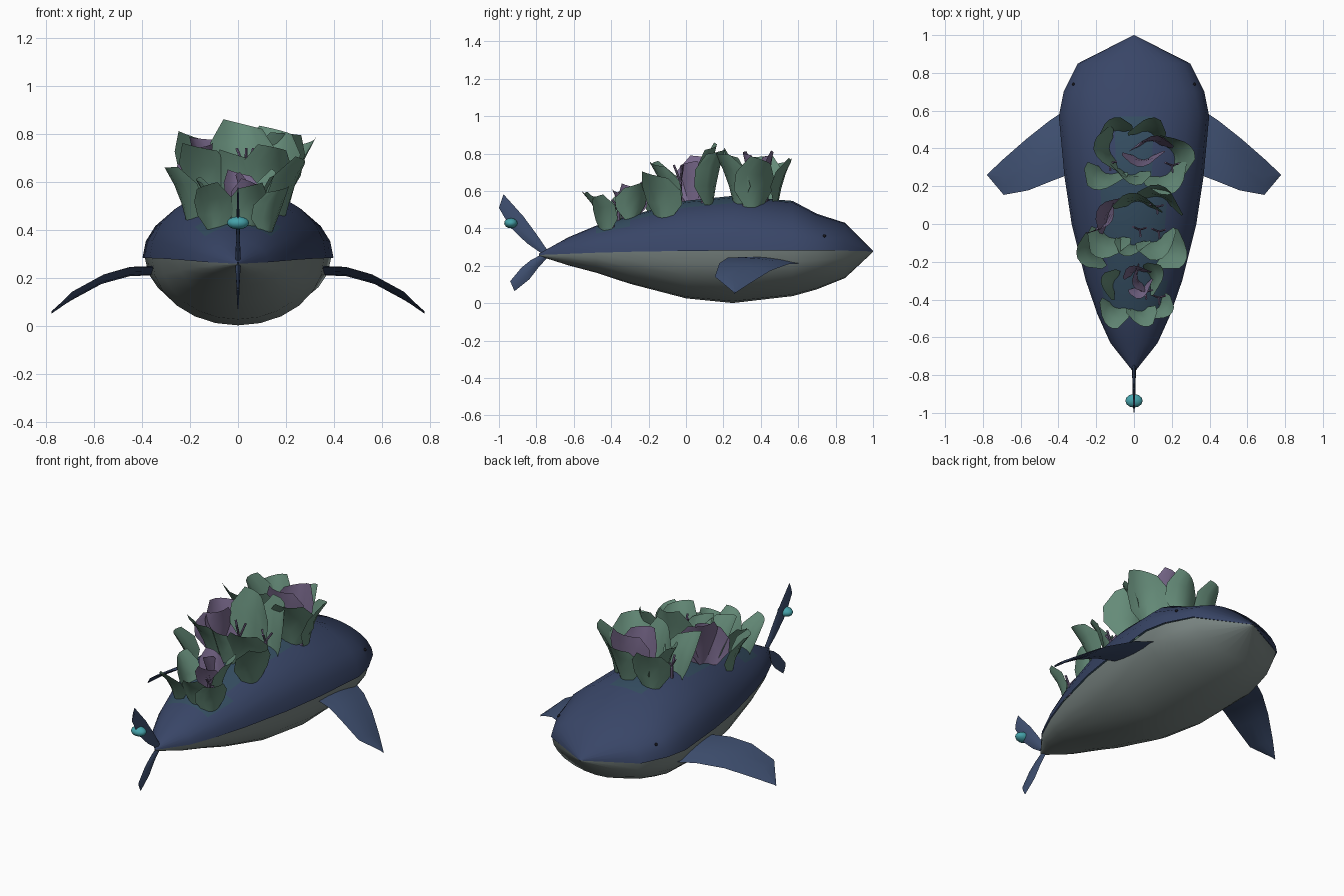
import bpy, bmesh, math, random
from mathutils import Vector

if "Cube" in bpy.data.objects:
    bpy.data.objects.remove(bpy.data.objects["Cube"])

random.seed(4)


def mat(name, r, g, b):
    m = bpy.data.materials.new(name)
    m.diffuse_color = (r, g, b, 1)
    m.use_nodes = True
    m.node_tree.nodes["Principled BSDF"].inputs["Base Color"].default_value = m.diffuse_color
    return m


BLUE = mat("deep_blue", .04, .06, .135)
MOSS = mat("mossy_blue", .035, .075, .12)
FIN = mat("fin_blue", .05, .08, .165)
GREY = mat("belly_grey", .19, .23, .22)
GREEN = mat("leaf_green", .13, .26, .19)
PURPLE = mat("petal_purple", .19, .14, .26)
TEAL = mat("bead_teal", .06, .36, .40)
DARK = mat("eye_dark", .01, .01, .015)


def make(name, verts, faces, mats, angle=50):
    me = bpy.data.meshes.new(name)
    me.from_pydata([tuple(v) for v in verts], [], faces)
    bm = bmesh.new()
    bm.from_mesh(me)
    bmesh.ops.remove_doubles(bm, verts=bm.verts, dist=1e-5)
    bmesh.ops.recalc_face_normals(bm, faces=bm.faces)
    bm.to_mesh(me)
    bm.free()
    for m in mats:
        me.materials.append(m)
    ob = bpy.data.objects.new(name, me)
    bpy.context.collection.objects.link(ob)
    bpy.context.view_layer.objects.active = ob
    ob.select_set(True)
    bpy.ops.object.shade_smooth_by_angle(angle=math.radians(angle))
    ob.select_set(False)
    return ob


def grid_faces(rows, cols, start=0):
    return [(start + i * cols + j, start + i * cols + j + 1,
             start + (i + 1) * cols + j + 1, start + (i + 1) * cols + j)
            for i in range(rows - 1) for j in range(cols - 1)]


# Body stations: y, half width, crest z, belly z, seam z
ST = [(-.785, .002, .266, .252, .258), (-.63, .125, .352, .203, .264), (-.48, .193, .415, .163, .27),
      (-.3, .255, .468, .104, .275), (0, .33, .548, .026, .28), (.25, .368, .574, .001, .281),
      (.57, .398, .547, .038, .283), (.7, .372, .478, .074, .283), (.85, .297, .43, .134, .281),
      (1, .002, .279, .274, .277)]
N = 12


def half_shell(upper):
    vs = []
    for y, w, top, low, seam in ST:
        for j in range(N + 1):
            a = math.pi * j / N
            h = (top if upper else low) - seam
            vs.append((math.cos(a) * w * (1 if upper else .975), y, seam + math.sin(a) * h))
    return vs


back = make("back_shell", half_shell(True), grid_faces(len(ST), N + 1), [BLUE, MOSS])
for p in back.data.polygons:
    if abs(p.center.x) < .14 and -.5 < p.center.y < .5 and p.center.z > .38:
        p.material_index = 1
make("belly_shell", half_shell(False), grid_faces(len(ST), N + 1), [GREY])


def back_z(x, y):
    for a, b in zip(ST, ST[1:]):
        if a[0] <= y <= b[0]:
            t = (y - a[0]) / (b[0] - a[0])
            w, top, _, seam = [a[i] + t * (b[i] - a[i]) for i in range(1, 5)]
            return seam + (top - seam) * math.sqrt(max(0, 1 - (x / w) ** 2))
    return .3


# Lens-section blade between two edge paths, used for fins and tail lobes
def blade(name, lead, trail, thick, up, mats):
    vs, n = [], len(lead)
    for side in (1, -1):
        for i in range(n):
            a, b = Vector(lead[i]), Vector(trail[i])
            for k in range(5):
                t = k / 4
                bulge = thick * (1 - .85 * i / (n - 1)) ** .6 * 4 * t * (1 - t) * side
                vs.append(a.lerp(b, t) + Vector(up) * bulge)
    return make(name, vs, grid_faces(n, 5) + grid_faces(n, 5, n * 5), mats)


# Pectoral fins
LEAD = [(.33, .625, .215), (.45, .545, .208), (.57, .45, .173), (.69, .345, .108), (.778, .262, .054)]
TRAIL = [(.33, .268, .245), (.45, .222, .243), (.56, .178, .213), (.69, .154, .142), (.777, .258, .056)]
for s, side in ((1, "right"), (-1, "left")):
    blade("fin_" + side, [(s * x, y, z) for x, y, z in LEAD],
          [(s * x, y, z) for x, y, z in TRAIL], .016, (0, 0, 1), [FIN])

# Upright tail lobes
blade("tail_upper", [(0, -.735, .275), (0, -.80, .37), (0, -.87, .465), (0, -.976, .583)],
      [(0, -.76, .258), (0, -.85, .32), (0, -.94, .406), (0, -1, .51)], .011, (1, 0, 0), [FIN])
blade("tail_lower", [(0, -.735, .25), (0, -.79, .19), (0, -.837, .128), (0, -.917, .064)],
      [(0, -.77, .262), (0, -.83, .23), (0, -.88, .19), (0, -.94, .118)], .011, (1, 0, 0), [FIN])


# Bead on the tail and small eyes
def ball(name, loc, scale, m):
    bpy.ops.mesh.primitive_uv_sphere_add(segments=12, ring_count=8, radius=1, location=loc)
    ob = bpy.context.object
    ob.name = name
    ob.scale = scale
    ob.data.materials.append(m)
    bpy.ops.object.shade_smooth()
    ob.select_set(False)


ball("tail_bead", (0, -.936, .428), (.046, .036, .027), TEAL)
for s in (1, -1):
    ball("eye", (s * .321, .74, .36), (.008, .008, .008), DARK)


# Cupped leaf: grows from the back, leans along its azimuth, blunt angular tip
WIDTH = [.4, .95, 1, .6]


def leaf(name, x, y, az, size, lean, m):
    a = math.radians(az)
    out, across = Vector((math.cos(a), math.sin(a), 0)), Vector((-math.sin(a), math.cos(a), 0))
    base = Vector((x, y, back_z(x, y) - .01))
    vs = []
    twist = random.uniform(-.15, .15)
    for i in range(4):
        t = i / 3
        for j in range(5):
            u = (j - 2) / 2
            o = lean * (.3 * t + .7 * t * t) - .22 * u * u * WIDTH[i] + twist * u * t
            h = t * (1 - .1 * t) * 1.15 + twist * u * t * .8
            vs.append(base + size * (out * o + across * (u * WIDTH[i] * .48) + Vector((0, 0, h))))
    make(name, vs, grid_faces(4, 5), [m])


# x, y, azimuth, size, lean
GREENS = [(-.11, .49, 110, .22, .3), (.07, .49, 80, .21, .35), (-.13, .40, 185, .24, .35),
          (.21, .37, 25, .25, .4), (-.15, .27, 250, .24, .4), (.17, .26, 295, .26, .4),
          (-.02, .26, 265, .23, .2), (.02, .12, 90, .28, .15), (.15, .14, 70, .28, .2),
          (-.13, -.07, 250, .24, .5), (-.21, -.14, 205, .22, .45), (.12, -.09, 290, .24, .4),
          (.19, -.13, 330, .23, .45), (-.01, -.11, 260, .2, .3), (-.11, -.32, 165, .17, .4),
          (.09, -.29, 20, .18, .4), (-.10, -.44, 250, .18, .6), (.04, -.46, 280, .17, .5),
          (.13, -.44, 320, .18, .4)]
PURPLES = [(.09, .44, 90, .25, .1), (.05, .34, 270, .24, .15), (-.13, .06, 145, .25, .25),
           (-.15, .01, 325, .23, .1), (.01, -.25, 110, .16, .2), (.02, -.29, 200, .16, .2),
           (.04, -.34, 290, .15, .3)]
for p in GREENS:
    leaf("leaf", *p, GREEN)
for p in PURPLES:
    leaf("petal", *p, PURPLE)


# Forked twigs between the leaves
def rod(name, a, b, r):
    a, b = Vector(a), Vector(b)
    bpy.ops.mesh.primitive_cylinder_add(vertices=6, radius=r, depth=(b - a).length, location=(a + b) / 2)
    ob = bpy.context.object
    ob.name = name
    ob.rotation_euler = (b - a).to_track_quat('Z', 'Y').to_euler()
    ob.data.materials.append(PURPLE)
    ob.select_set(False)


for x, y, h in ((-.13, .32, .12), (.2, .31, .12), (.12, .09, .12), (.03, -.03, .2),
                (.13, -.04, .12), (.06, -.36, .11), (.13, -.39, .1)):
    z = back_z(x, y)
    fork = (x, y, z + h * .55)
    rod("twig", (x, y, z - .01), fork, .009)
    for dx, dy in ((.035, .01), (-.035, .015), (.005, -.035)):
        rod("twig_fork", fork, (x + dx, y + dy, z + h), .006)
